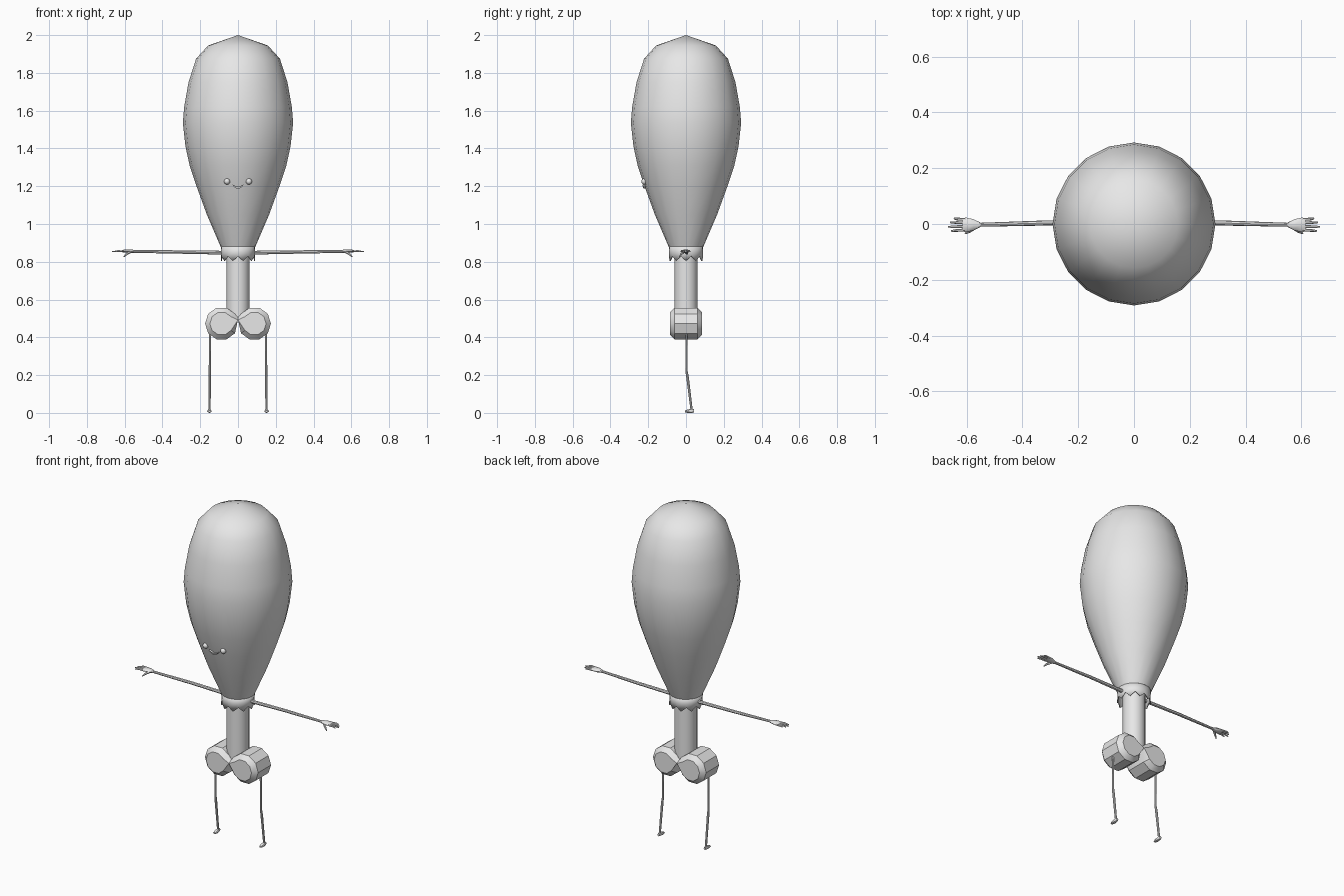
import bpy, bmesh, math
from mathutils import Vector

if "Cube" in bpy.data.objects:
    bpy.data.objects.remove(bpy.data.objects["Cube"])

grey = bpy.data.materials.new("plain_grey")
grey.diffuse_color = (0.8, 0.8, 0.8, 1)
grey.use_nodes = True
grey.node_tree.nodes["Principled BSDF"].inputs["Base Color"].default_value = grey.diffuse_color


def finish(name, bm, angle=40):
    bmesh.ops.recalc_face_normals(bm, faces=bm.faces)
    me = bpy.data.meshes.new(name)
    bm.to_mesh(me)
    bm.free()
    ob = bpy.data.objects.new(name, me)
    bpy.context.collection.objects.link(ob)
    me.materials.append(grey)
    bpy.ops.object.select_all(action='DESELECT')
    ob.select_set(True)
    bpy.context.view_layer.objects.active = ob
    bpy.ops.object.shade_smooth_by_angle(angle=math.radians(angle))
    return ob


def skin(bm, rings, cap_start=True, cap_end=True):
    """Bridge equal rings of points, optionally closing both ends."""
    rows = [[bm.verts.new(p) for p in r] for r in rings]
    n = len(rows[0])
    for a, b in zip(rows, rows[1:]):
        for i in range(n):
            j = (i + 1) % n
            bm.faces.new((a[i], a[j], b[j], b[i]))
    if cap_start:
        bm.faces.new(rows[0])
    if cap_end:
        bm.faces.new(rows[-1])
    return rows


def circle(r, z, n=20):
    return [(r * math.cos(2 * math.pi * i / n), r * math.sin(2 * math.pi * i / n), z)
            for i in range(n)]


def tube(bm, path, n=8):
    """Elliptic tube; path entries are (x, y, z, half width, half height)."""
    pts = [Vector(p[:3]) for p in path]
    rings = []
    for k, p in enumerate(path):
        t = (pts[min(k + 1, len(pts) - 1)] - pts[max(k - 1, 0)]).normalized()
        up = Vector((0, 1, 0)) if abs(t.z) > 0.8 else Vector((0, 0, 1))
        side = t.cross(up).normalized()
        up = side.cross(t)
        rings.append([pts[k] + side * p[3] * math.cos(2 * math.pi * i / n)
                      + up * p[4] * math.sin(2 * math.pi * i / n) for i in range(n)])
    skin(bm, rings)


# Bulbous body with a pointed top
PROFILE = [(0.092, 0.88), (0.165, 1.05), (0.216, 1.19), (0.256, 1.31), (0.278, 1.41),
           (0.292, 1.535), (0.285, 1.62), (0.262, 1.75), (0.222, 1.875), (0.158, 1.945)]


def body_radius(z):
    for (r0, z0), (r1, z1) in zip(PROFILE, PROFILE[1:]):
        if z0 <= z <= z1:
            return r0 + (r1 - r0) * (z - z0) / (z1 - z0)


bm = bmesh.new()
rows = skin(bm, [circle(r, z) for r, z in PROFILE], cap_end=False)
tip = bm.verts.new((0, 0, 2.0))
for i in range(20):
    bm.faces.new((rows[-1][i], rows[-1][(i + 1) % 20], tip))
finish("body", bm)

# Collar with a zigzag hem
bm = bmesh.new()
hem = [(x, y, z + (0.025 if i % 2 else 0)) for i, (x, y, z) in enumerate(circle(0.091, 0.805))]
skin(bm, [hem, circle(0.089, 0.85), circle(0.092, 0.885)], False, False)
collar = finish("collar", bm)
mod = collar.modifiers.new("thickness", 'SOLIDIFY')
mod.thickness = 0.006

# Neck
bm = bmesh.new()
skin(bm, [circle(0.061, 0.5), circle(0.061, 0.88)])
finish("neck", bm)

# Eyes
for s, side in ((-1, "left"), (1, "right")):
    bm = bmesh.new()
    bmesh.ops.create_uvsphere(bm, u_segments=12, v_segments=8, radius=0.016)
    y = -math.sqrt(body_radius(1.225) ** 2 - 0.058 ** 2)
    bmesh.ops.translate(bm, verts=bm.verts, vec=(s * 0.058, y, 1.225))
    finish(side + "_eye", bm)

# Smiling mouth, a thin crescent on the body
bm = bmesh.new()
N = 8
front, back = [], []
for k in range(N + 1):
    u = 2 * k / N - 1
    x = 0.03 * u
    for depth, row in ((0.01, front), (-0.005, back)):
        pair = []
        for z in (1.199 + 0.011 * u * u, 1.187 + 0.021 * u * u):
            y = -math.sqrt(body_radius(z) ** 2 - x * x) - depth
            pair.append((x, y, z))
        row.append(pair)
skin(bm, [[f[0], f[1], b[1], b[0]] for f, b in zip(front, back)])
finish("mouth", bm)

for s, side in ((-1, "left"), (1, "right")):
    # Hip drum, lying front to back, with bevelled ends meeting in the middle
    bm = bmesh.new()
    rings = []
    for r, y in ((0.062, -0.086), (0.0875, -0.06), (0.0875, 0.06), (0.062, 0.086)):
        ring = []
        for i in range(10):
            a = 2 * math.pi * i / 10
            if i == 5:  # inner corner reaches the centre line
                ring.append((0, y, 0.492 if r < 0.08 else 0.505))
            else:
                ring.append((s * (0.087 + r * math.cos(a)), y, 0.473 + r * math.sin(a)))
        rings.append(ring)
    skin(bm, rings)
    finish(side + "_hip", bm, 30)

    # Leg with a slight knee bend
    bm = bmesh.new()
    tube(bm, [(s * 0.148, 0.002, 0.44, 0.006, 0.006), (s * 0.149, 0.003, 0.22, 0.006, 0.006),
              (s * 0.15, 0.008, 0.19, 0.007, 0.007), (s * 0.151, 0.03, 0.012, 0.006, 0.006)])
    finish(side + "_leg", bm)

    # Foot
    bm = bmesh.new()
    tube(bm, [(s * 0.151, 0.042, 0.011, 0.006, 0.009), (s * 0.151, 0.03, 0.011, 0.009, 0.011),
              (s * 0.151, 0.01, 0.009, 0.012, 0.009), (s * 0.151, -0.006, 0.007, 0.008, 0.005)])
    finish(side + "_foot", bm)

    # Arm
    bm = bmesh.new()
    tube(bm, [(s * 0.07, 0.003, 0.848, 0.010, 0.010), (s * 0.32, 0.004, 0.852, 0.009, 0.009),
              (s * 0.34, 0.003, 0.852, 0.009, 0.009), (s * 0.56, -0.003, 0.855, 0.007, 0.007)])
    finish(side + "_arm", bm)

    # Hand: palm, four fingers and a drooping thumb
    bm = bmesh.new()
    tube(bm, [(s * 0.55, -0.003, 0.855, 0.008, 0.008), (s * 0.575, -0.003, 0.856, 0.02, 0.010),
              (s * 0.602, -0.003, 0.857, 0.026, 0.008), (s * 0.615, -0.003, 0.856, 0.024, 0.005)])
    for y0, y1, x1 in ((0.016, 0.02, 0.645), (0.004, 0.006, 0.66),
                       (-0.009, -0.01, 0.667), (-0.021, -0.025, 0.655)):
        tube(bm, [(s * 0.6, y0, 0.856, 0.005, 0.005), (s * 0.635, (y0 + y1) / 2, 0.857, 0.005, 0.005),
                  (s * x1, y1, 0.853, 0.003, 0.003)], 6)
    tube(bm, [(s * 0.57, -0.012, 0.853, 0.007, 0.007), (s * 0.59, -0.026, 0.841, 0.006, 0.006),
              (s * 0.605, -0.034, 0.826, 0.003, 0.003)], 6)
    finish(side + "_hand", bm)
